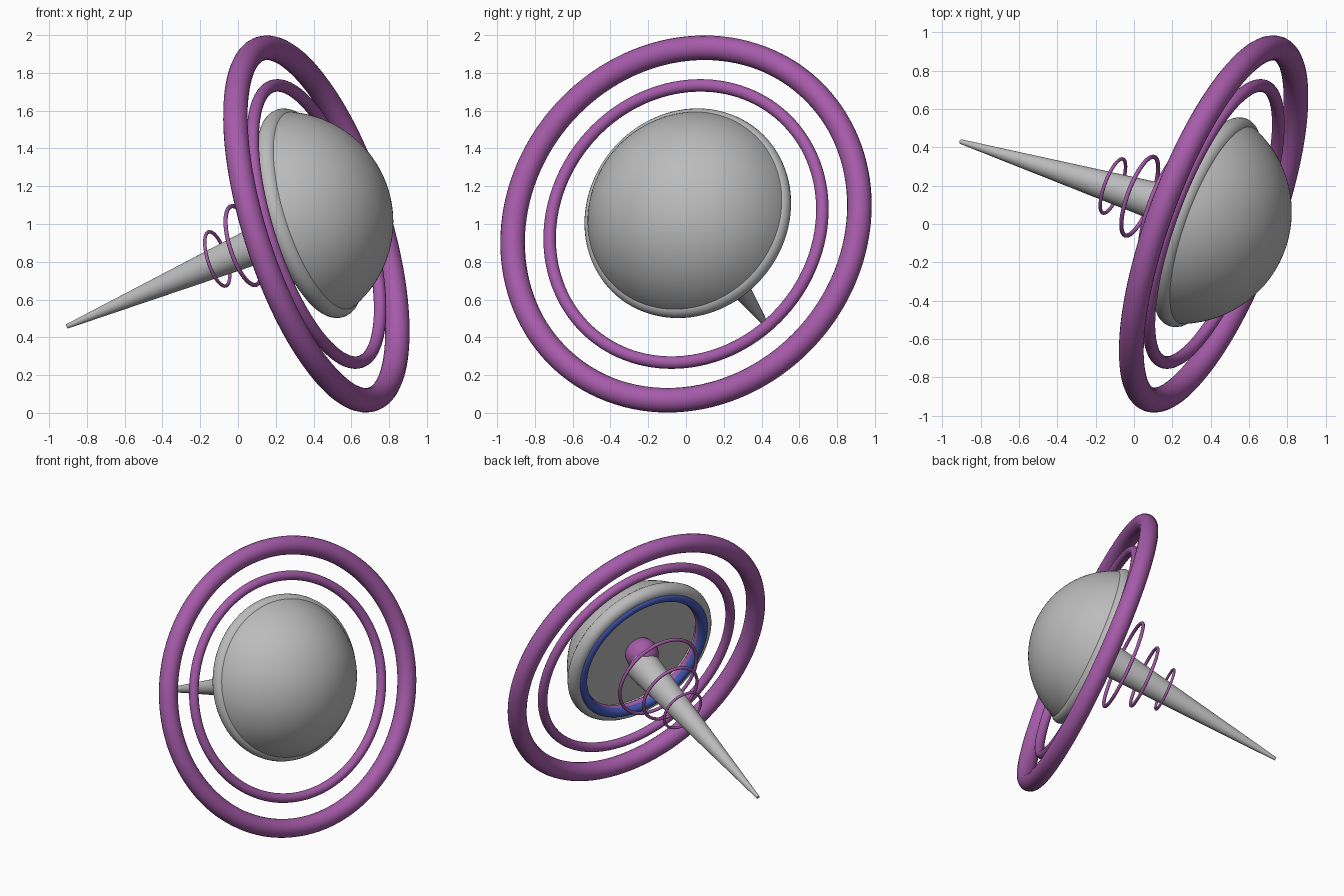
import bpy, bmesh, math
from mathutils import Vector, Matrix

if "Cube" in bpy.data.objects:
    bpy.data.objects.remove(bpy.data.objects["Cube"])


def material(name, rgb):
    m = bpy.data.materials.new(name)
    m.diffuse_color = (*rgb, 1)
    m.use_nodes = True
    m.node_tree.nodes["Principled BSDF"].inputs["Base Color"].default_value = m.diffuse_color
    return m


PURPLE = material("purple", (0.38, 0.105, 0.40))
GRAY = material("light gray", (0.50, 0.50, 0.50))
BLUE = material("blue", (0.055, 0.10, 0.48))

AXIS = Vector((0.898, -0.334, 0.287)).normalized()   # facing of dish and rings
RING_CENTRE = Vector((0.415, 0, 1.0))
DISH_CENTRE = Vector((0.408, 0, 1.065))


def aligned(centre, direction):
    rot = Vector(direction).to_track_quat('Z', 'Y').to_matrix().to_4x4()
    return Matrix.Translation(centre) @ rot


def finish(name, mat, smooth=True):
    ob = bpy.context.object
    ob.name = name
    ob.data.materials.append(mat)
    if smooth:
        bpy.ops.object.shade_smooth_by_angle(angle=math.radians(40))
    return ob


def ring(name, centre, major, minor, mat, segs=96):
    bpy.ops.mesh.primitive_torus_add(major_radius=major, minor_radius=minor,
                                     major_segments=segs, minor_segments=20)
    bpy.context.object.matrix_world = aligned(centre, AXIS)
    return finish(name, mat)


def lathe(name, profile, centre, mat, segs=96):
    """Spin an (r, z) profile around the dish axis."""
    bm = bmesh.new()
    verts = [bm.verts.new((r, 0, z)) for r, z in profile]
    edges = [bm.edges.new(p) for p in zip(verts, verts[1:])]
    bmesh.ops.spin(bm, geom=verts + edges, cent=(0, 0, 0), axis=(0, 0, 1),
                   angle=math.tau, steps=segs)
    bmesh.ops.remove_doubles(bm, verts=bm.verts, dist=1e-5)
    bmesh.ops.recalc_face_normals(bm, faces=bm.faces)
    me = bpy.data.meshes.new(name)
    bm.to_mesh(me)
    bm.free()
    ob = bpy.data.objects.new(name, me)
    bpy.context.collection.objects.link(ob)
    ob.matrix_world = aligned(centre, AXIS)
    bpy.ops.object.select_all(action='DESELECT')
    bpy.context.view_layer.objects.active = ob
    ob.select_set(True)
    return finish(name, mat)


# Large floating rings
ring("outer_ring", RING_CENTRE, 0.974, 0.065, PURPLE, 128)
ring("inner_ring", RING_CENTRE, 0.766, 0.033, PURPLE, 128)

# Domed dish: spherical cap closed with a flat back
RIM, DEPTH = 0.553, 0.19
ball = math.hypot(RIM, DEPTH)
top = math.acos(DEPTH / ball)
cap = [(0, 0)] + [(ball * math.sin(top * (1 - i / 28)), ball * math.cos(top * (1 - i / 28)) - DEPTH)
                  for i in range(29)]
lathe("dome", cap, DISH_CENTRE, GRAY)

# Rim rings around the back of the dish
ring("seam_ring", DISH_CENTRE, 0.551, 0.006, BLUE)
ring("rim_ring", DISH_CENTRE - AXIS * 0.028, 0.522, 0.055, GRAY)
ring("rim_purple_ring", DISH_CENTRE - AXIS * 0.045, 0.485, 0.032, PURPLE)
ring("rim_blue_ring", DISH_CENTRE - AXIS * 0.065, 0.492, 0.034, BLUE)

# Hub ball in the middle of the dish back
bpy.ops.mesh.primitive_uv_sphere_add(segments=48, ring_count=24, radius=0.115,
                                     location=DISH_CENTRE - AXIS * 0.06)
finish("hub_ball", PURPLE)

# Long tapered spike
tip = Vector((-0.905, 0.43, 0.458))
base = Vector((0.34, 0.05, 0.99))
bpy.ops.mesh.primitive_cone_add(vertices=48, radius1=0.118, radius2=0.012,
                                depth=(tip - base).length)
bpy.context.object.matrix_world = aligned((tip + base) / 2, tip - base)
finish("spike", GRAY)

# Small rings shrinking along the spike
for i, (centre, major, minor) in enumerate([((0.17, 0.09, 0.955), 0.313, 0.012),
                                            ((0.03, 0.145, 0.886), 0.218, 0.011),
                                            ((-0.11, 0.198, 0.815), 0.150, 0.009)]):
    ring(f"spike_ring_{i + 1}", Vector(centre), major, minor, PURPLE, 64)
